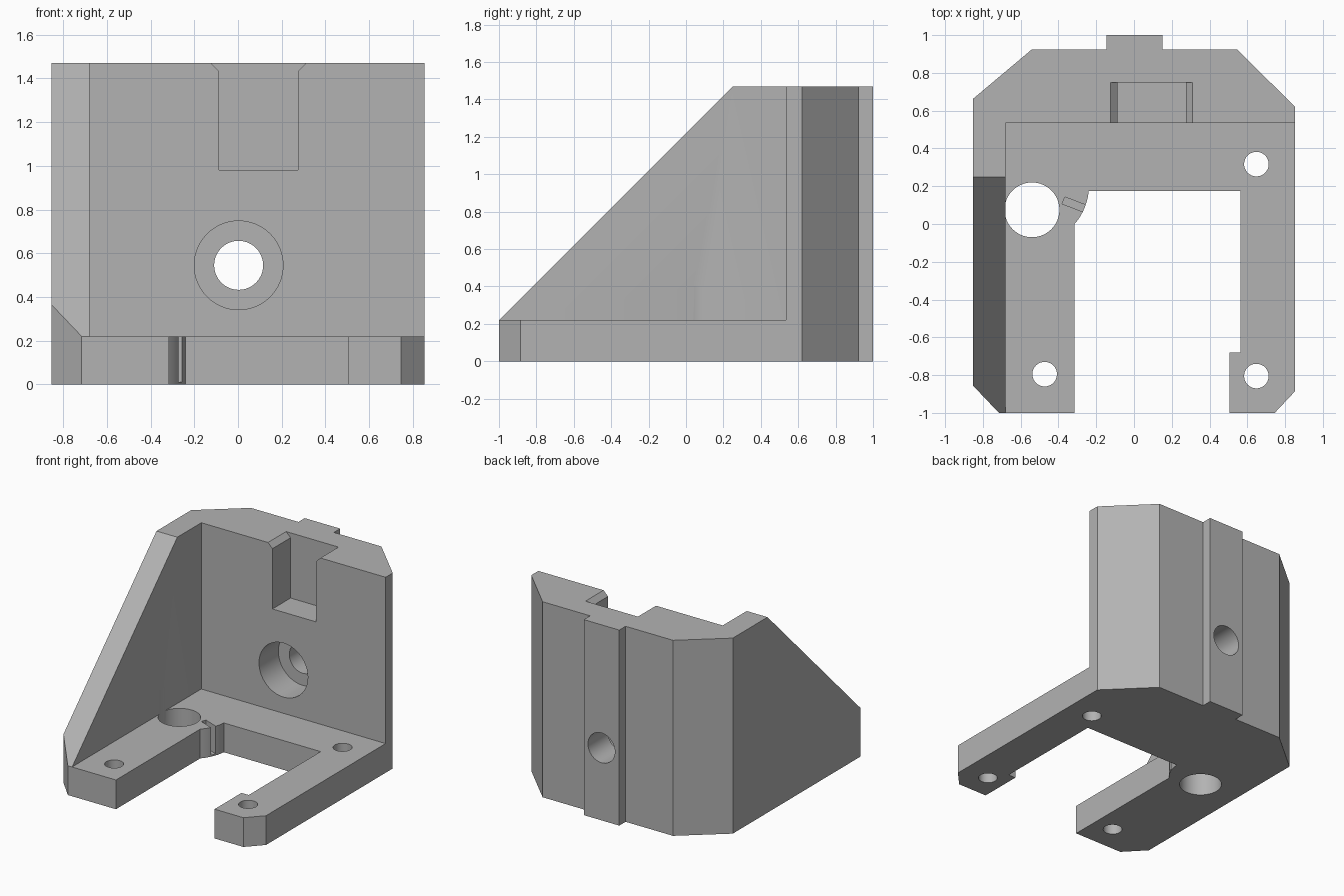
import bpy, bmesh, math
from mathutils import Vector

if "Cube" in bpy.data.objects:
    bpy.data.objects.remove(bpy.data.objects["Cube"], do_unlink=True)

HEIGHT, PLATE, WALL_Y, GUSSET_X = 1.47, 0.22, 0.535, -0.68

grey = bpy.data.materials.new("plain grey")
grey.use_nodes = True
color = (0.45, 0.45, 0.45, 1)
grey.diffuse_color = color
grey.node_tree.nodes["Principled BSDF"].inputs["Base Color"].default_value = color


def prism(name, outline, low, high, axis="z"):
    """Extrude a 2D outline along z (x, y), y (x, z) or x (y, z)."""
    place = {"z": lambda a, b, c: (a, b, c),
             "y": lambda a, b, c: (a, c, b),
             "x": lambda a, b, c: (c, a, b)}[axis]
    bm = bmesh.new()
    face = bm.faces.new([bm.verts.new(place(a, b, low)) for a, b in outline])
    grown = bmesh.ops.extrude_face_region(bm, geom=[face])
    shift = Vector(place(0, 0, high - low))
    for v in grown["geom"]:
        if isinstance(v, bmesh.types.BMVert):
            v.co += shift
    bmesh.ops.recalc_face_normals(bm, faces=bm.faces)
    mesh = bpy.data.meshes.new(name)
    bm.to_mesh(mesh)
    bm.free()
    mesh.materials.append(grey)
    obj = bpy.data.objects.new(name, mesh)
    bpy.context.collection.objects.link(obj)
    return obj


def arc(cx, cy, r, start, end, steps):
    return [(cx + r * math.cos(math.radians(start + (end - start) * i / steps)),
             cy + r * math.sin(math.radians(start + (end - start) * i / steps)))
            for i in range(steps + 1)]


def circle(cx, cy, r, sides=64):
    return arc(cx, cy, r, 0, 360, sides)[:-1]


def cut(name, outline, low, high, axis="z"):
    """Subtract a prism from the bracket."""
    cutter = prism(name, outline, low, high, axis)
    cutter.hide_render = True
    mod = bracket.modifiers.new(name, "BOOLEAN")
    mod.operation, mod.solver, mod.object = "DIFFERENCE", "EXACT", cutter
    bpy.context.view_layer.objects.active = bracket
    bpy.ops.object.modifier_apply(modifier=mod.name)
    bpy.data.objects.remove(cutter, do_unlink=True)


# Solid block with chamfered corners and a raised rear key
bracket = prism("mounting_bracket", [
    (-0.715, -1), (0.745, -1), (0.853, -0.885), (0.853, 0.62), (0.545, 0.925),
    (0.15, 0.925), (0.15, 1), (-0.145, 1), (-0.145, 0.925), (-0.54, 0.925),
    (-0.853, 0.662), (-0.853, -0.855)], 0, HEIGHT)

# Open space above the base plate, beside the gusset
cut("open_space", [(GUSSET_X, -1.2), (1.2, -1.2), (1.2, WALL_Y), (GUSSET_X, WALL_Y)],
    PLATE, 2)

# Sloping edge of the gusset
cut("gusset_slope", [(-1.2, 0.02), (0.45, 1.67), (-1.2, 1.67)], -1.2, GUSSET_X + 0.05, "x")

# Opening between the two arms, with a rounded boss in one corner
cut("arm_opening", [(-0.315, -1.2), (0.505, -1.2), (0.505, -0.68), (0.565, -0.68),
                    (0.565, 0.175)] + arc(-0.54, 0.2, 0.301, -4.8, -41.6, 12), -0.2, 0.3)

# Blind clamp groove in the boss
cut("boss_groove", [(-0.38, 0.107), (-0.23, 0.048), (-0.215, 0.085), (-0.366, 0.143)],
    0.012, 0.3)

# Holes through the base plate
for name, x, y, r in (("large_hole", -0.54, 0.075, 0.145),
                      ("rear_hole", 0.648, 0.317, 0.065),
                      ("front_hole", 0.648, -0.805, 0.065),
                      ("other_front_hole", -0.473, -0.795, 0.065)):
    cut(name, circle(x, y, r), -0.2, 0.4)

# Counterbored hole through the back wall
cut("counterbore", circle(0.003, 0.545, 0.203), 0.4, WALL_Y + 0.23, "y")
cut("wall_hole", circle(0.003, 0.545, 0.112), 0.4, 1.2, "y")

# Top notch with chamfered lips
cut("top_notch", [(-0.088, 0.98), (0.274, 0.98), (0.274, 1.433), (0.361, 1.52),
                  (-0.175, 1.52), (-0.088, 1.433)], 0.4, 0.75, "y")

# Smooth round walls, crisp edges
bpy.ops.object.select_all(action="DESELECT")
bracket.select_set(True)
bpy.context.view_layer.objects.active = bracket
bpy.ops.object.shade_smooth_by_angle(angle=math.radians(25))
